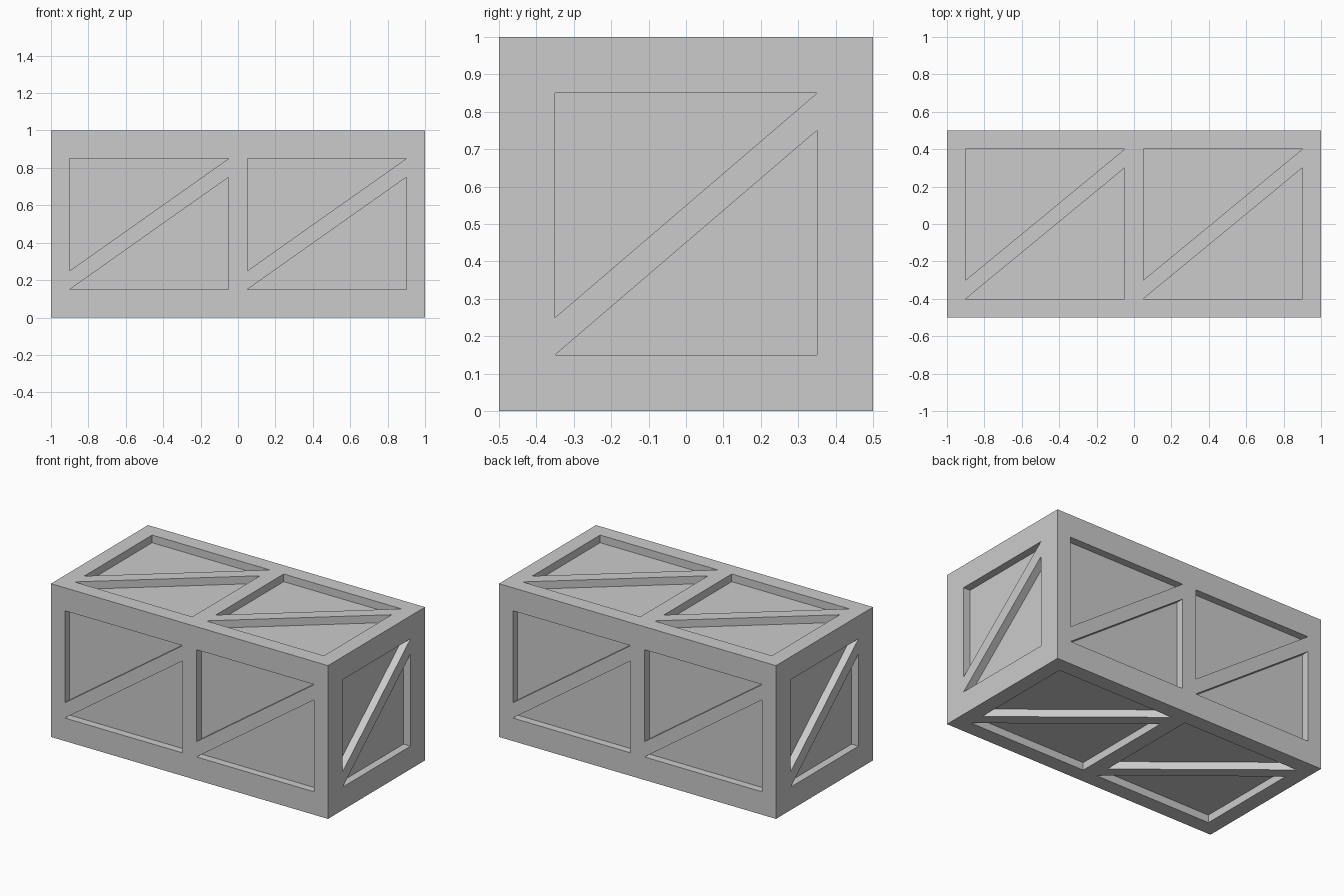
import bpy
import bmesh
from mathutils import Vector

cube = bpy.data.objects.get("Cube")
if cube:
    bpy.data.objects.remove(cube, do_unlink=True)

CENTRE = Vector((0, 0, 0.5))
HALF = Vector((1, 0.5, 0.5))
DEPTH = 0.05   # how far the panels sit back
BRACE = 0.1    # height of the diagonal brace
X, Y, Z = Vector((1, 0, 0)), Vector((0, 1, 0)), Vector((0, 0, 1))

grey = bpy.data.materials.new("crate grey")
grey.use_nodes = True
colour = (0.6, 0.6, 0.6, 1)
grey.diffuse_color = colour
grey.node_tree.nodes["Principled BSDF"].inputs["Base Color"].default_value = colour


def make_object(name, bm):
    bmesh.ops.recalc_face_normals(bm, faces=bm.faces)
    mesh = bpy.data.meshes.new(name)
    bm.to_mesh(mesh)
    bm.free()
    mesh.materials.append(grey)
    obj = bpy.data.objects.new(name, mesh)
    bpy.context.collection.objects.link(obj)
    return obj


def add_prism(bm, outline, u, v):
    """Triangular prism sunk into the side whose right is u and up is v."""
    n = u.cross(v)
    surface = CENTRE + n * abs(n.dot(HALF))
    rings = [[bm.verts.new(surface + u * a + v * b + n * d) for a, b in outline]
             for d in (-DEPTH, DEPTH)]
    bm.faces.new(rings[0])
    bm.faces.new(rings[1])
    for i in range(3):
        j = (i + 1) % 3
        bm.faces.new((rings[0][i], rings[0][j], rings[1][j], rings[1][i]))


def add_bay(bm, u, v, left, right, h):
    """Two triangular recesses that leave a diagonal brace between them."""
    add_prism(bm, [(left, BRACE - h), (left, h), (right, h)], u, v)
    add_prism(bm, [(left, -h), (right, -h), (right, h - BRACE)], u, v)


# Solid crate body
bm = bmesh.new()
bmesh.ops.create_cube(bm, size=1)
bmesh.ops.scale(bm, vec=HALF * 2, verts=bm.verts)
bmesh.ops.translate(bm, vec=CENTRE, verts=bm.verts)
crate = make_object("braced_crate", bm)

# Recesses: two bays on each long side, one on each end
bm = bmesh.new()
for u, v, h in ((X, Z, 0.35), (-X, Z, 0.35), (X, Y, 0.4), (-X, Y, 0.4)):
    add_bay(bm, u, v, -0.9, -0.05, h)
    add_bay(bm, u, v, 0.05, 0.9, h)
for u in (Y, -Y):
    add_bay(bm, u, Z, -0.35, 0.35, 0.35)
cutter = make_object("recess_cutter", bm)
cutter.hide_render = True

# Cut the recesses, then drop the cutter
cut = crate.modifiers.new("recesses", 'BOOLEAN')
cut.operation = 'DIFFERENCE'
cut.solver = 'EXACT'
cut.object = cutter
bpy.context.view_layer.objects.active = crate
bpy.ops.object.modifier_apply(modifier=cut.name)
bpy.data.objects.remove(cutter, do_unlink=True)
